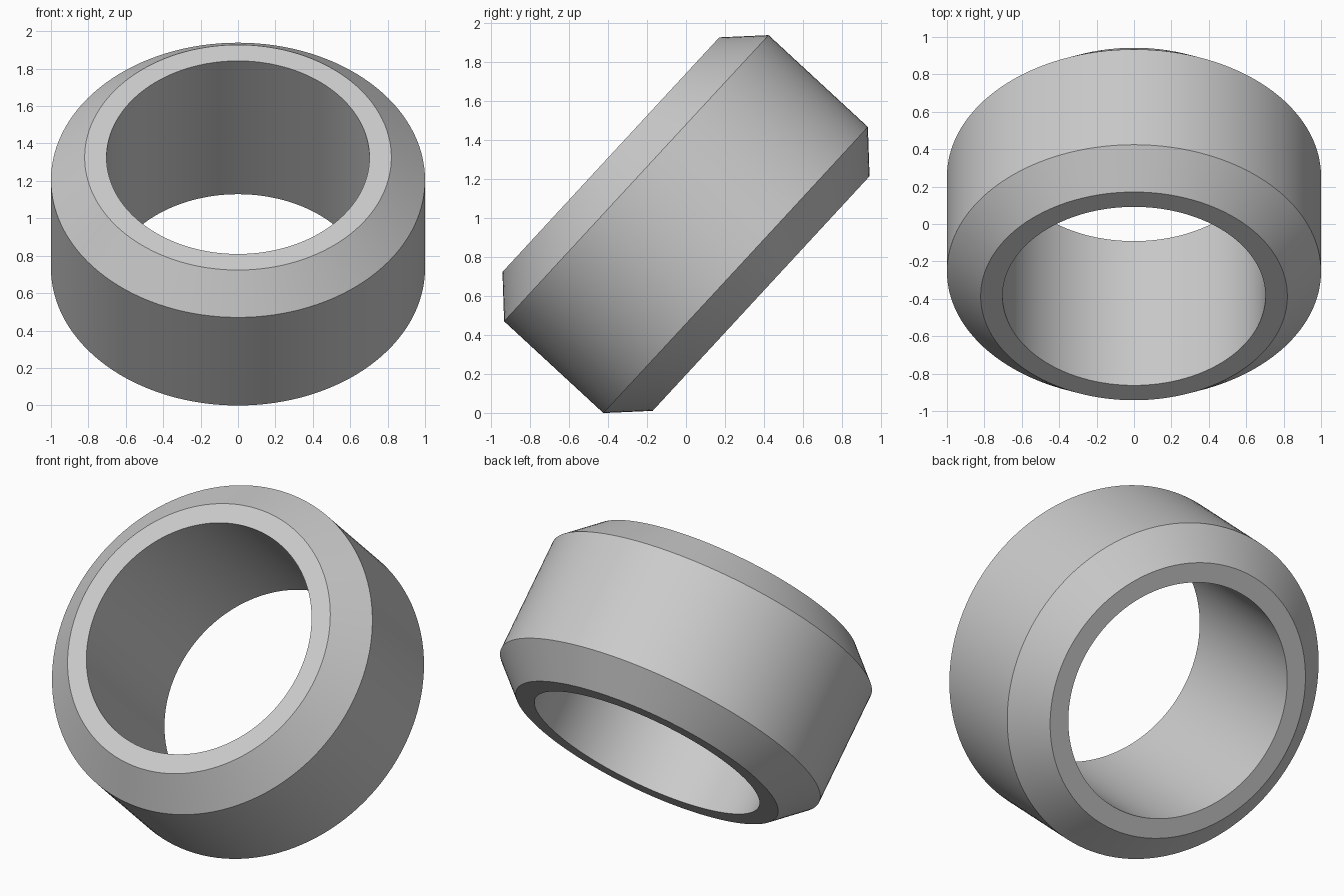
import bpy, bmesh, math
from mathutils import Matrix

cube = bpy.data.objects.get("Cube")
if cube:
    bpy.data.objects.remove(cube, do_unlink=True)

SEGMENTS = 128
TILT = math.radians(47.25)
CENTRE_Z = 0.969
BORE_R, RIM_R, OUTER_R = 0.703, 0.82, 1.0
HALF_BAND, HALF_WIDTH = 0.347, 0.525

# Plain grey material
grey = bpy.data.materials.new("light grey")
grey.use_nodes = True
colour = (0.6, 0.6, 0.6, 1)
grey.diffuse_color = colour
grey.node_tree.nodes["Principled BSDF"].inputs["Base Color"].default_value = colour

# Closed cross-section of the ring: bore, flat rims, chamfers, outer band
profile = [(BORE_R, -HALF_WIDTH), (RIM_R, -HALF_WIDTH), (OUTER_R, -HALF_BAND),
           (OUTER_R, HALF_BAND), (RIM_R, HALF_WIDTH), (BORE_R, HALF_WIDTH)]

# Revolve the cross-section around the ring's axis
bm = bmesh.new()
verts = [bm.verts.new((r, 0, h)) for r, h in profile]
edges = [bm.edges.new((verts[i - 1], verts[i])) for i in range(len(verts))]
bmesh.ops.spin(bm, geom=verts + edges, cent=(0, 0, 0), axis=(0, 0, 1),
               angle=math.tau, steps=SEGMENTS, use_merge=True)
bmesh.ops.remove_doubles(bm, verts=bm.verts, dist=0.0001)
bmesh.ops.recalc_face_normals(bm, faces=bm.faces)

# Tilt the ring towards the front and raise it to the ground
bm.transform(Matrix.Translation((0, 0, CENTRE_Z)) @ Matrix.Rotation(TILT, 4, 'X'))

mesh = bpy.data.meshes.new("chamfered_ring")
bm.to_mesh(mesh)
bm.free()
mesh.materials.append(grey)
ring = bpy.data.objects.new("chamfered_ring", mesh)
bpy.context.collection.objects.link(ring)

# Smooth round surfaces with crisp chamfer edges
bpy.ops.object.select_all(action='DESELECT')
ring.select_set(True)
bpy.context.view_layer.objects.active = ring
bpy.ops.object.shade_smooth_by_angle(angle=math.radians(25))
